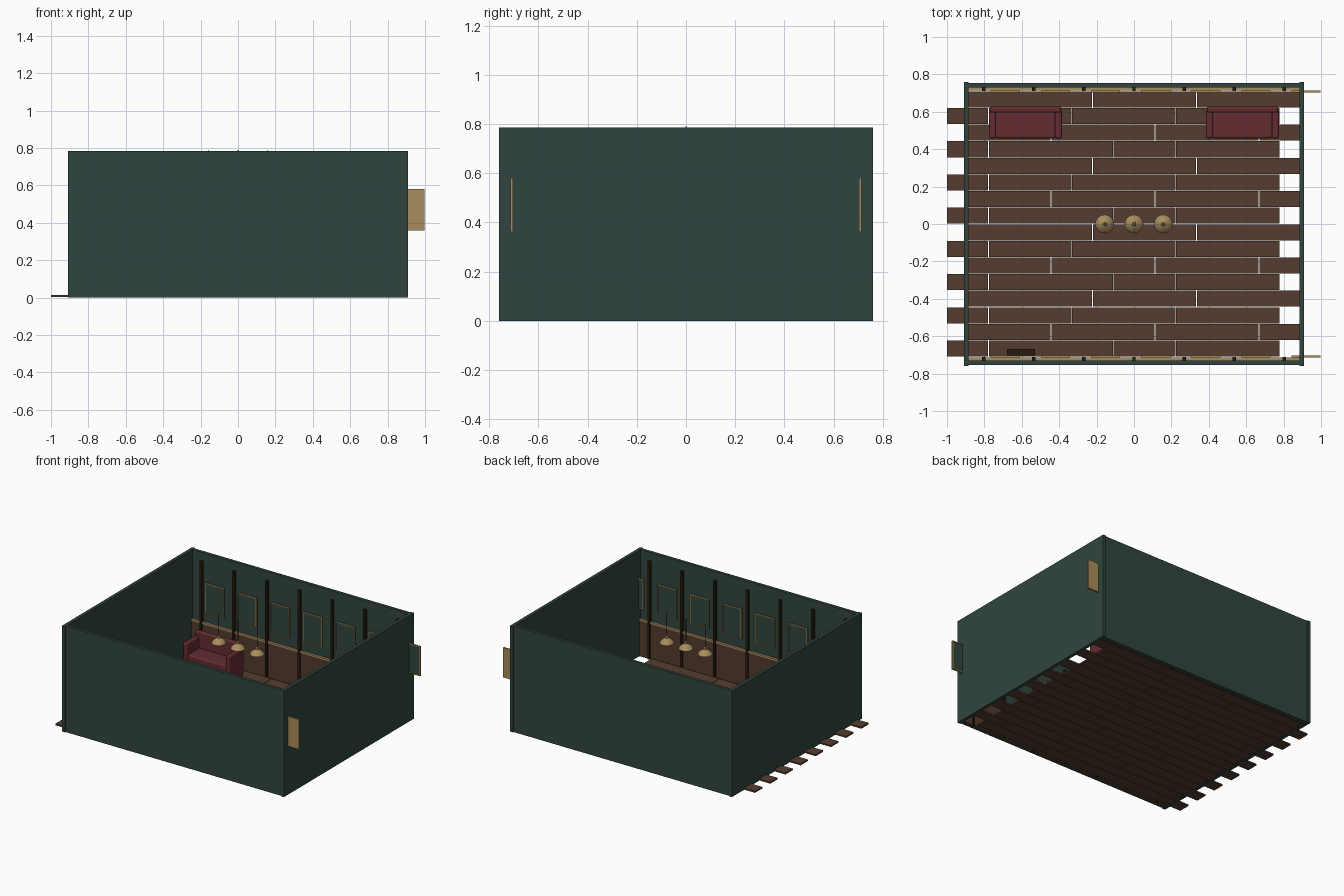
import bpy, bmesh, math
from mathutils import Matrix, Vector

if "Cube" in bpy.data.objects:
    bpy.data.objects.remove(bpy.data.objects["Cube"])


def material(name, rgb):
    m = bpy.data.materials.new(name)
    m.use_nodes = True
    m.diffuse_color = (*rgb, 1)
    m.node_tree.nodes["Principled BSDF"].inputs["Base Color"].default_value = (*rgb, 1)
    return m


GREEN = material("dark green paint", (0.030, 0.060, 0.050))
FLOOR = material("brown floor wood", (0.090, 0.045, 0.029))
PANEL = material("brown wall panelling", (0.085, 0.042, 0.026))
DARK = material("dark stained timber", (0.020, 0.010, 0.005))
GOLD = material("aged gold", (0.39, 0.27, 0.11))
RED = material("oxblood leather", (0.125, 0.025, 0.030))


def add_box(bm, x0, x1, y0, y1, z0, z1):
    size = Vector((x1 - x0, y1 - y0, z1 - z0))
    mid = Vector((x0 + x1, y0 + y1, z0 + z1)) / 2
    bmesh.ops.create_cube(bm, size=1, matrix=Matrix.Translation(mid) @ Matrix.Diagonal((*size, 1)))


def boxes(name, mat, items, bevel=0.0):
    """One object from a list of boxes, optionally with rounded edges."""
    bm = bmesh.new()
    for b in items:
        add_box(bm, *b)
    mesh = bpy.data.meshes.new(name)
    bm.to_mesh(mesh)
    bm.free()
    mesh.materials.append(mat)
    ob = bpy.data.objects.new(name, mesh)
    bpy.context.collection.objects.link(ob)
    if bevel:
        mod = ob.modifiers.new("rounding", "BEVEL")
        mod.width, mod.segments = bevel, 3
        mesh.polygons.foreach_set("use_smooth", [True] * len(mesh.polygons))
        mod.harden_normals = True
    return ob


def lathe(name, mat, profile, sides, place):
    """Spin a radius/height profile around z."""
    bm = bmesh.new()
    rings = []
    for r, z in profile:
        rings.append([bm.verts.new((r * math.cos(a), r * math.sin(a), z))
                      for a in (math.tau * i / sides for i in range(sides))])
    for low, high in zip(rings, rings[1:]):
        for i in range(sides):
            j = (i + 1) % sides
            bm.faces.new((low[i], low[j], high[j], high[i]))
    bm.faces.new(rings[-1])
    mesh = bpy.data.meshes.new(name)
    bm.to_mesh(mesh)
    bm.free()
    mesh.materials.append(mat)
    ob = bpy.data.objects.new(name, mesh)
    ob.location = place
    bpy.context.collection.objects.link(ob)
    return ob


HEIGHT = 0.785
BAY = 0.268

# Floor planks: staggered rows, alternate rows shifted sideways
UNIT, ROW, GAP = 0.1112, 0.0888, 0.002
patterns = [(1, 7, 12, 17), (0, 2, 6, 11, 16), (1, 5, 10, 15, 17), (0, 2, 8, 11, 16)]
planks = []
for row in range(16):
    top = 0.71 - row * ROW
    joints = patterns[row % 4]
    for a, b in zip(joints, joints[1:]):
        start = -1.0 + a * UNIT + (GAP if a > 1 else 0)
        planks.append((start, -1.0 + b * UNIT - GAP, top - ROW + GAP, top - GAP / 2, 0.003, 0.014))
boxes("floor_planks", FLOOR, planks)

# Side walls
for name, s in (("left_wall", 1), ("right_wall", -1)):
    x = sorted((s * 0.884, s * 0.908))
    boxes(name, GREEN, [(*x, -0.76, 0.76, 0, HEIGHT)])

# Long walls with panelling, rail, posts and framed panels
for side, s in (("front", -1), ("back", 1)):
    def span(a, b):
        return sorted((s * a, s * b))

    boxes(side + "_wall", GREEN, [(-0.89, 0.89, *span(0.73, 0.753), 0, HEIGHT)])
    boxes(side + "_panelling", PANEL, [(-0.884, 0.884, *span(0.718, 0.73), 0, 0.265)])
    boxes(side + "_chair_rail", GOLD, [(-0.884, 0.884, *span(0.713, 0.73), 0.265, 0.277)])
    boxes(side + "_posts", DARK,
          [(i * BAY - 0.009, i * BAY + 0.009, *span(0.710, 0.73), 0, 0.725) for i in range(-3, 4)])
    backs, borders, fields = [], [], []
    for i in range(7):
        c = 0.92 - i * BAY
        l, r, lo, hi, t = c - 0.078, c + 0.078, 0.36, 0.58, 0.006
        backs.append((l, r, *span(0.710, 0.714), lo, hi))
        fields.append((l + t, r - t, *span(0.706, 0.710), lo + t, hi - t))
        y = span(0.703, 0.710)
        borders += [(l, l + t, *y, lo, hi), (r - t, r, *y, lo, hi),
                    (l + t, r - t, *y, lo, lo + t), (l + t, r - t, *y, hi - t, hi)]
    boxes(side + "_panel_frames", GOLD, backs + borders)
    boxes(side + "_panel_fields", GREEN, fields)

# Two sofas against the back wall
for name, s in (("left_sofa", 1), ("right_sofa", -1)):
    c = s * 0.58
    l, r = c - 0.195, c + 0.195
    boxes(name + "_base", RED, [(l + 0.01, r - 0.01, 0.465, 0.62, 0.014, 0.09)], 0.006)
    boxes(name + "_seat", RED, [(l + 0.036, r - 0.036, 0.458, 0.60, 0.09, 0.15)], 0.012)
    boxes(name + "_back", RED, [(l + 0.004, r - 0.004, 0.595, 0.629, 0.03, 0.268)], 0.012)
    boxes(name + "_arms", RED, [(l, l + 0.038, 0.457, 0.61, 0.02, 0.23),
                                (r - 0.038, r, 0.457, 0.61, 0.02, 0.23)], 0.012)

# Three hanging lamps: flared shade, cap and thin cord
shade = [(0.050, 0.568), (0.047, 0.576), (0.036, 0.588), (0.022, 0.599), (0.012, 0.605),
         (0.011, 0.617), (0.006, 0.622)]
for name, x in (("right", -0.157), ("middle", 0.0), ("left", 0.157)):
    lathe(name + "_lamp_shade", GOLD, shade, 20, (x, 0, 0))
    lathe(name + "_lamp_cord", DARK, [(0.002, 0.62), (0.002, 0.79)], 6, (x, 0, 0))

# Small slatted rack on the inside of the front wall
rack = [(-0.68, -0.53, -0.703, -0.695, 0.38, 0.45), (-0.68, -0.53, -0.695, -0.668, 0.44, 0.45)]
rack += [(-0.67 + i * 0.03, -0.66 + i * 0.03, -0.695, -0.672, 0.40, 0.41) for i in range(5)]
boxes("wall_rack", DARK, rack)
